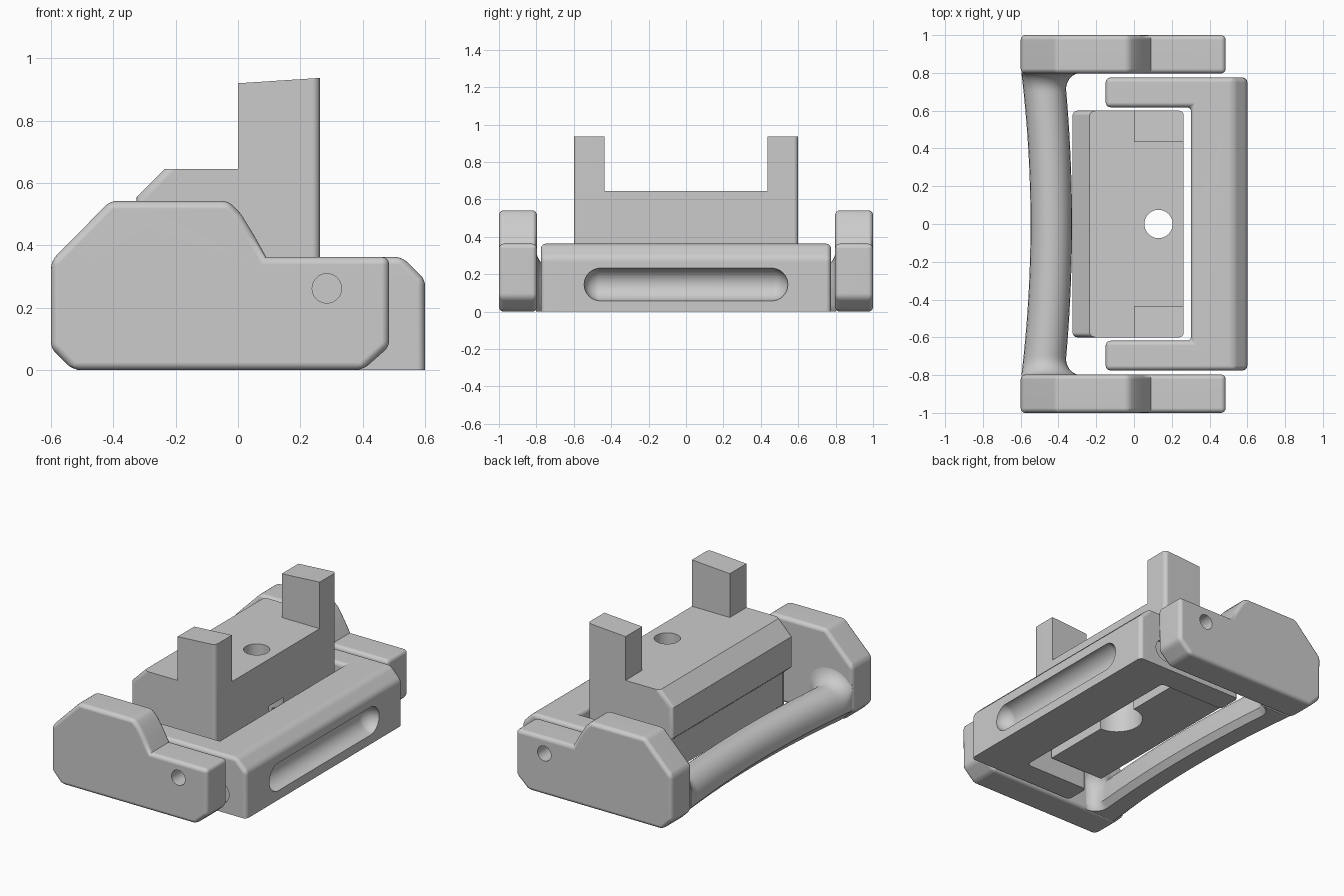
import bpy, bmesh, math
from mathutils import Vector, Matrix

cube = bpy.data.objects.get("Cube")
if cube:
    bpy.data.objects.remove(cube, do_unlink=True)

grey = bpy.data.materials.new("plain grey")
grey.use_nodes = True
grey.diffuse_color = (0.6, 0.6, 0.6, 1)
grey.node_tree.nodes["Principled BSDF"].inputs["Base Color"].default_value = (0.6, 0.6, 0.6, 1)


def make(name, bm):
    bmesh.ops.recalc_face_normals(bm, faces=bm.faces)
    mesh = bpy.data.meshes.new(name)
    bm.to_mesh(mesh)
    bm.free()
    mesh.materials.append(grey)
    obj = bpy.data.objects.new(name, mesh)
    bpy.context.scene.collection.objects.link(obj)
    return obj


def prism(points, axis, lo, hi):
    """Extrude a flat outline along y (points are x, z) or z (points are x, y)."""
    bm = bmesh.new()
    place = (lambda p, d: (p[0], d, p[1])) if axis == "y" else (lambda p, d: (p[0], p[1], d))
    face = bm.faces.new([bm.verts.new(place(p, lo)) for p in points])
    step = Vector((0, hi - lo, 0) if axis == "y" else (0, 0, hi - lo))
    new = bmesh.ops.extrude_face_region(bm, geom=[face], use_keep_orig=True)["geom"]
    bmesh.ops.translate(bm, vec=step, verts=[v for v in new if isinstance(v, bmesh.types.BMVert)])
    bmesh.ops.recalc_face_normals(bm, faces=bm.faces)
    return bm


def soften(bm, width, rule, segments=4):
    """Bevel the sharp edges that satisfy the rule."""
    edges = [e for e in bm.edges if e.calc_face_angle(0) > 0.5 and rule(e.verts[0].co, e.verts[1].co)]
    bmesh.ops.bevel(bm, geom=edges, offset=width, segments=segments, profile=0.5,
                    affect="EDGES", clamp_overlap=True)


def cylinder(radius, depth, centre, axis="z"):
    bm = bmesh.new()
    turn = Matrix.Rotation(math.pi / 2, 4, "X") if axis == "y" else Matrix()
    bmesh.ops.create_cone(bm, cap_ends=True, segments=48, radius1=radius, radius2=radius,
                          depth=depth, matrix=Matrix.Translation(centre) @ turn)
    return bm


def cut(obj, bm):
    cutter = make("cutter", bm)
    cutter.hide_render = True
    mod = obj.modifiers.new("cut", "BOOLEAN")
    mod.operation, mod.solver, mod.object = "DIFFERENCE", "EXACT", cutter
    bpy.context.view_layer.objects.active = obj
    bpy.ops.object.modifier_apply(modifier=mod.name)
    bpy.data.objects.remove(cutter, do_unlink=True)


parts = []

# Side plates with a blind pivot hole
plate = [(-0.53, 0), (0.40, 0), (0.485, 0.075), (0.485, 0.363), (0.09, 0.363), (0.05, 0.435),
         (0.01, 0.5), (-0.03, 0.542), (-0.41, 0.542), (-0.6, 0.35), (-0.6, 0.07)]
for side, label in ((1, "back"), (-1, "front")):
    bm = prism(plate, "y", min(0.797 * side, side), max(0.797 * side, side))
    soften(bm, 0.025, lambda a, b: not (abs(a.x - 0.09) < 0.01 and abs(b.x - 0.09) < 0.01))
    obj = make(label + "_side_plate", bm)
    cut(obj, cylinder(0.047, 0.24, (0.285, side, 0.262), "y"))
    parts.append(obj)

# Bowed handle: flat underside, rounded top, flaring into the side plates
bm = bmesh.new()
rings = []
COUNT = 64
for i in range(COUNT + 1):
    y = 0.802 * math.sin(math.pi * (i / COUNT - 0.5))
    t = min(abs(y) / 0.8, 1)
    near = max(0, (t - 0.88) / 0.12)
    flare = 1 - math.sqrt(max(0, 1 - near * near))
    left = -0.548 - 0.048 * t * t
    right = -0.328 - 0.04 * t * t + 0.09 * flare
    top = 0.23 + 0.1 * flare
    mid, half = (left + right) / 2, (right - left) / 2
    outline = [(left + 0.08, 0), (left, 0.08)]
    for k in range(13):
        a = math.pi * (1 - k / 12)
        outline.append((mid + half * math.cos(a), top - 0.12 + 0.12 * math.sin(a)))
    outline += [(right, 0.04), (right - 0.03, 0)]
    rings.append([bm.verts.new((x, y, z)) for x, z in outline])
for a, b in zip(rings, rings[1:]):
    for k in range(len(a)):
        n = (k + 1) % len(a)
        bm.faces.new((a[k], a[n], b[n], b[k]))
bm.faces.new(rings[0])
bm.faces.new(rings[-1])
parts.append(make("handle", bm))

# C-shaped frame with a sloped top edge and a round pocket on each side
arm = [(0.6, 0.775), (-0.15, 0.775), (-0.15, 0.618), (0.303, 0.618)]
bm = prism(arm + [(x, -y) for x, y in reversed(arm)], "z", 0, 0.363)
soften(bm, 0.073, lambda a, b: min(a.x, b.x) > 0.59 and min(a.z, b.z) > 0.35, 1)
soften(bm, 0.025, lambda a, b: max(a.z, b.z) > 0.01)
frame = make("frame", bm)
for side in (1, -1):
    cut(frame, cylinder(0.07, 0.08, (0.41, 0.785 * side, 0.12), "y"))

# Finger slot: a sphere stretched into a capsule
bm = bmesh.new()
bmesh.ops.create_uvsphere(bm, u_segments=32, v_segments=15, radius=0.088,
                          matrix=Matrix.Rotation(math.pi / 2, 4, "X"))
for v in bm.verts:
    v.co += Vector((0.605, math.copysign(0.457, v.co.y), 0.145))
cut(frame, bm)
parts.append(frame)

# Centre block with a through hole and a counterbore underneath
block = [(-0.25, 0.1), (0.13, 0.1), (0.13, 0.22), (0.263, 0.27), (0.263, 0.645),
         (-0.235, 0.645), (-0.325, 0.555), (-0.325, 0.365), (-0.25, 0.3)]
bm = prism(block, "y", -0.6, 0.6)
soften(bm, 0.025, lambda a, b: abs(a.y - b.y) < 0.01 and
       (min(a.x, b.x) > 0.2 or max(a.x, b.x) < -0.23) and max(a.z, b.z) > 0.5)
body = make("centre_block", bm)
cut(body, cylinder(0.075, 1.5, (0.13, 0, 0.4)))
cut(body, cylinder(0.15, 0.4, (0.13, 0, 0.15)))
parts.append(body)

# Upright posts on the block
post = [(0, 0.645), (0.263, 0.645), (0.263, 0.937), (0, 0.92)]
for side, label in ((1, "back"), (-1, "front")):
    ends = sorted((0.435 * side, 0.6 * side))
    bm = prism(post, "y", *ends)
    soften(bm, 0.025, lambda a, b: min(a.x, b.x) > 0.25 and min(abs(a.y), abs(b.y)) > 0.59)
    parts.append(make(label + "_post", bm))

# Smooth rounded areas, crisp edges and flat large faces
bpy.ops.object.select_all(action="DESELECT")
for obj in parts:
    obj.select_set(True)
bpy.context.view_layer.objects.active = parts[0]
bpy.ops.object.shade_smooth_by_angle(angle=math.radians(35))
for obj in parts:
    obj.modifiers.new("even shading", "WEIGHTED_NORMAL").keep_sharp = True
